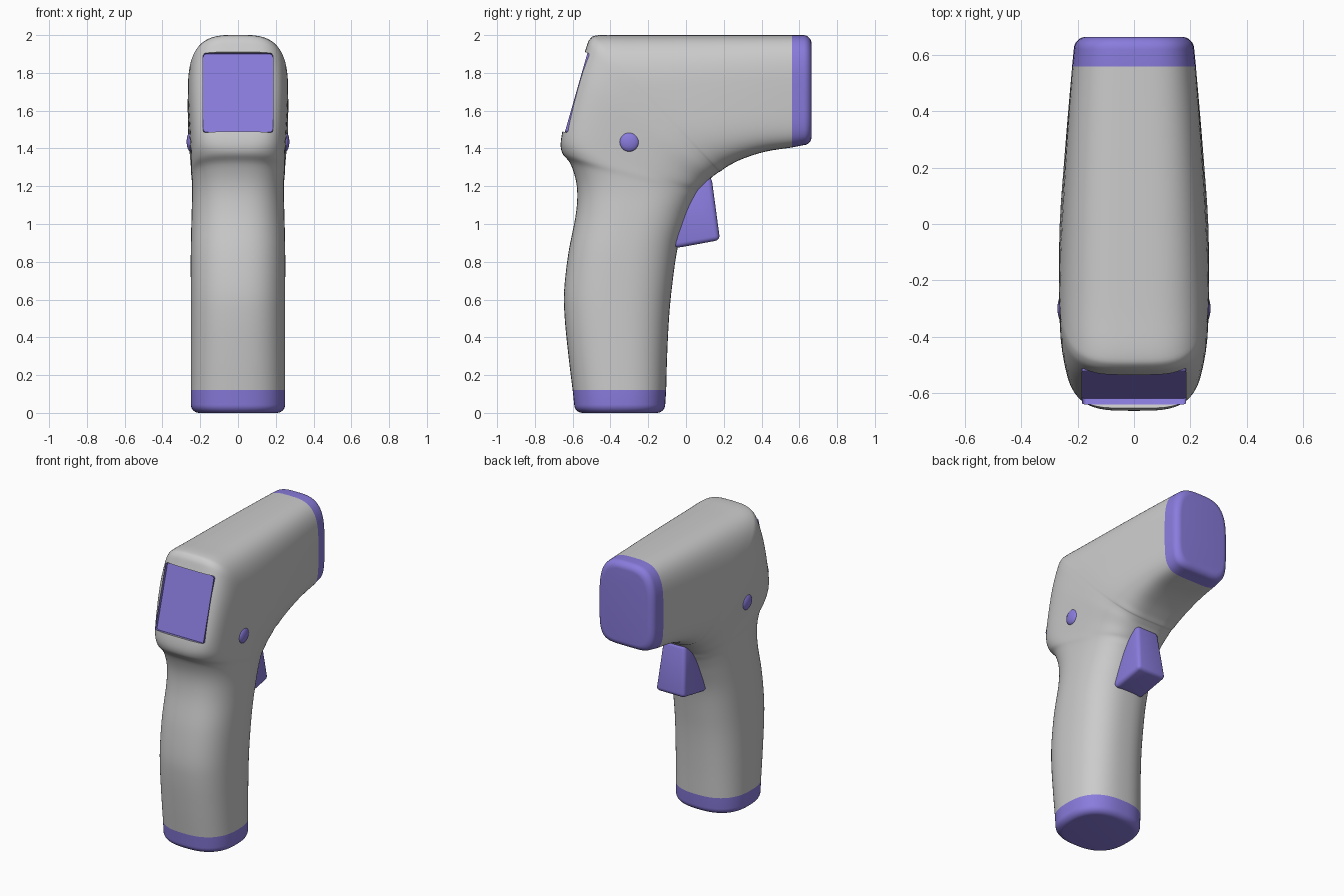
import bpy, bmesh, math
from mathutils import Vector, Matrix

if "Cube" in bpy.data.objects:
    bpy.data.objects.remove(bpy.data.objects["Cube"])

purple = bpy.data.materials.new("purple_plastic")
purple.diffuse_color = (0.25, 0.2, 0.72, 1)
purple.use_nodes = True
purple.node_tree.nodes["Principled BSDF"].inputs["Base Color"].default_value = purple.diffuse_color


def finish(name, bm, mat=None, angle=40):
    bmesh.ops.recalc_face_normals(bm, faces=bm.faces[:])
    me = bpy.data.meshes.new(name)
    bm.to_mesh(me)
    bm.free()
    ob = bpy.data.objects.new(name, me)
    bpy.context.collection.objects.link(ob)
    if mat:
        me.materials.append(mat)
    smooth(ob, angle)
    return ob


def smooth(ob, angle):
    bpy.ops.object.select_all(action='DESELECT')
    ob.select_set(True)
    bpy.context.view_layer.objects.active = ob
    bpy.ops.object.shade_smooth_by_angle(angle=math.radians(angle))


def ring(s, count=72):
    """Superellipse between two outline points A and B of the side view."""
    ay, az, by, bz, w, na, nb = s
    a, b = Vector((0, ay, az)), Vector((0, by, bz))
    mid, half = (a + b) / 2, (a - b) / 2
    pts = []
    for i in range(count):
        t = 2 * math.pi * i / count
        c, d = math.cos(t), math.sin(t)
        e = 2 / (na if c > 0 else nb)
        u = math.copysign(abs(c) ** e, c)
        v = math.copysign(abs(d) ** e, d)
        pts.append(mid + half * u + Vector((w * v, 0, 0)))
    return pts


def loft(name, sections, mat=None):
    bm = bmesh.new()
    rings = [[bm.verts.new(p) for p in ring(s)] for s in sections]
    for r, q in zip(rings, rings[1:]):
        for i in range(len(r)):
            j = (i + 1) % len(r)
            bm.faces.new((r[i], r[j], q[j], q[i]))
    bm.faces.new(rings[0])
    bm.faces.new(rings[-1])
    return finish(name, bm, mat)


def spline(rows, steps=5):
    """Catmull-Rom through the section table."""
    p = [rows[0]] + rows + [rows[-1]]
    out = []
    for i in range(1, len(p) - 2):
        for k in range(steps):
            t = k / steps
            out.append([0.5 * (2 * b + (c - a) * t + (2 * a - 5 * b + 4 * c - d) * t * t
                               + (3 * b - a - 3 * c + d) * t ** 3)
                        for a, b, c, d in zip(*p[i - 1:i + 3])])
    return out + [rows[-1]]


# Body sections from grip to muzzle: rear/top point, front/under point, half width, roundness
sections = [
    (-.60, .12, -.105, .12, .25, 2.5, 2.5),
    (-.622, .3, -.10, .3, .25, 2.5, 2.5),
    (-.642, .5, -.09, .5, .25, 2.5, 2.5),
    (-.645, .65, -.075, .66, .25, 2.5, 2.5),
    (-.622, .85, -.045, .87, .25, 2.5, 2.5),
    (-.582, 1.06, .0, 1.02, .246, 2.5, 2.5),
    (-.578, 1.2, .03, 1.1, .243, 2.6, 2.6),
    (-.61, 1.315, .05, 1.14, .244, 2.8, 2.7),
    (-.657, 1.38, .065, 1.17, .248, 3.2, 2.8),
    (-.66, 1.46, .08, 1.19, .25, 4, 3),
    (-.625, 1.6, .11, 1.22, .256, 4.5, 3),
    (-.575, 1.78, .14, 1.25, .264, 4.5, 3.2),
    (-.533, 1.92, .16, 1.265, .266, 4, 3.3),
    (-.508, 1.98, .175, 1.275, .266, 3.6, 3.4),
    (-.46, 2.0, .185, 1.28, .266, 3.3, 3.5),
    (-.3, 2.0, .22, 1.305, .263, 3.2, 3.6),
    (.0, 2.0, .3, 1.345, .251, 3.2, 4),
    (.3, 2.0, .42, 1.383, .236, 3.2, 4.5),
    (.56, 2.0, .56, 1.405, .22, 3.2, 5),
]
body = loft("body", spline(sections))

# Rounded end pieces: straight start, then a quarter-round edge
R = .045
arc = [(R * math.sin(a), R * (1 - math.cos(a))) for a in [math.pi / 2 * k / 8 for k in range(9)]]
cap = [(.56, 2.0, .56, 1.405, .22, 3.2, 5)]
for d, i in arc:
    y = .62 + d
    cap.append((y, 2.0 - i, y, 1.417 + i, .214 - i, 3.2, 5))
loft("muzzle_cap", cap, purple)

base = [sections[0]]
for d, i in arc:
    z = .045 - d
    base.append((-.592 + i, z, -.11 - i, z, .25 - i, 2.5, 2.5))
loft("grip_base", base, purple)


# Sloped screen pocket and its purple lining
def screen_box(y0, y1, width, height, open_front=False):
    bm = bmesh.new()
    bmesh.ops.create_cube(bm, size=1, matrix=Matrix.Diagonal((width, y1 - y0, height, 1)))
    upright = [e for e in bm.edges if abs(e.verts[0].co.y - e.verts[1].co.y) > .001]
    bmesh.ops.bevel(bm, geom=upright, offset=.015, segments=4, profile=.5, affect='EDGES')
    if open_front:
        front = min(bm.faces, key=lambda f: f.calc_center_median().y)
        bmesh.ops.delete(bm, geom=[front], context='FACES_ONLY')
    place = (Matrix.Translation((0, -.595, 1.70)) @ Matrix.Rotation(-.278, 4, 'X')
             @ Matrix.Translation((0, (y0 + y1) / 2, 0)))
    bm.transform(place)
    return bm


cutter = finish("pocket_cutter", screen_box(-.12, .037, .37, .437))
cutter.hide_render = True
mod = body.modifiers.new("pocket", 'BOOLEAN')
mod.operation = 'DIFFERENCE'
mod.solver = 'EXACT'
mod.object = cutter
bpy.context.view_layer.objects.active = body
bpy.ops.object.modifier_apply(modifier=mod.name)
bpy.data.objects.remove(cutter)
smooth(body, 40)
tray = screen_box(.014, .036, .368, .435, True)
bmesh.ops.reverse_faces(tray, faces=tray.faces[:])
screen = finish("screen", tray, purple)
# Lining faces look outward through the opening
floor = max(screen.data.polygons, key=lambda p: p.area)
if floor.normal.y > 0:
    screen.data.flip_normals()

# Trigger: side profile, narrower at the top, rounded edges
profile = [(.135, 1.25), (.18, .915), (-.05, .873), (-.12, .9), (.0, 1.25)]
bm = bmesh.new()
sides = []
for sx in (-1, 1):
    sides.append([bm.verts.new((sx * (.11 if z < 1 else .085), y, z)) for y, z in profile])
bm.faces.new(sides[0])
bm.faces.new(sides[1])
for i in range(5):
    j = (i + 1) % 5
    bm.faces.new((sides[0][i], sides[0][j], sides[1][j], sides[1][i]))
bmesh.ops.bevel(bm, geom=bm.edges[:], offset=.025, segments=4, profile=.5, affect='EDGES')
finish("trigger", bm, purple)

# Side buttons
for side, x in (("left", -.25), ("right", .25)):
    bm = bmesh.new()
    bmesh.ops.create_uvsphere(bm, u_segments=32, v_segments=16, radius=1,
                              matrix=Matrix.Translation((x, -.3, 1.435))
                              @ Matrix.Diagonal((.022, .052, .052, 1)))
    finish(side + "_button", bm, purple)
